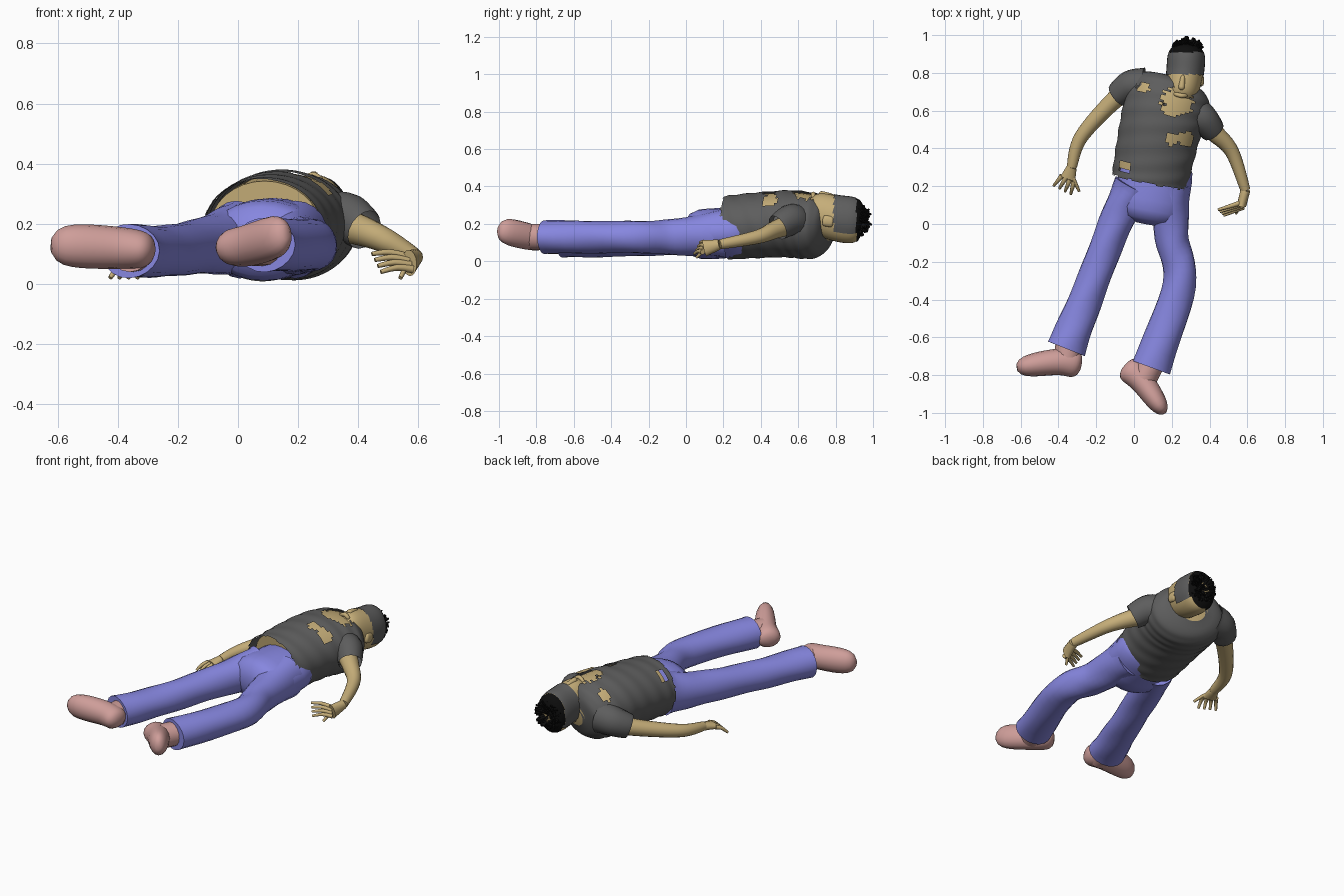
import bpy, bmesh, math, random
from mathutils import Vector

random.seed(4)
if "Cube" in bpy.data.objects:
    bpy.data.objects.remove(bpy.data.objects["Cube"])


def material(name, red, green, blue):
    made = bpy.data.materials.new(name)
    made.use_nodes = True
    made.diffuse_color = (red, green, blue, 1)
    shader = made.node_tree.nodes["Principled BSDF"]
    shader.inputs["Base Color"].default_value = (red, green, blue, 1)
    return made


SKIN = material("tan skin", .56, .42, .19)
DENIM = material("blue violet cloth", .24, .24, .74)
CLOTH = material("dark grey cloth", .11, .11, .11)
LEATHER = material("dusty pink leather", .62, .34, .32)
BLACK = material("black hair", .004, .004, .004)


# Thickness rules along a part, from its start to its end
def straight(t):
    return 1


def blunt(t):
    return max(.1, 1 - (2 * t - 1) ** 4) ** .5


def flared(t):
    return 1 - .2 * math.sin(math.pi * t)


def shouldered(t):
    return max(.1, 1 - t ** 8) ** .5


def spline(keys, steps):
    """Smooth curve through the key points."""
    points = [Vector(key) for key in keys]
    points = [points[0]] + points + [points[-1]]
    curve = []
    for before, start, end, after in zip(points, points[1:], points[2:], points[3:]):
        leave, arrive = (end - before) / 2, (after - start) / 2
        for step in range(steps):
            t = step / steps
            bend = start.lerp(end, t * t * (3 - 2 * t))
            curve.append(bend + leave * t * (1 - t) ** 2 - arrive * t * t * (1 - t))
    return curve + [points[-1]]


def loft(bm, keys, wide, tall, rule=straight, sides=16, steps=8, caps=True, grow=1, fold=0):
    """Tube along the keys; wide and tall are (start, end) half sizes."""
    path = spline(keys, steps)
    last = len(path) - 1
    rings = []
    for i, centre in enumerate(path):
        t = i / last
        along = (path[min(i + 1, last)] - path[max(i - 1, 0)]).normalized()
        side = along.cross(Vector((0, 0, 1))).normalized()
        up = side.cross(along)
        side *= (wide[0] + (wide[1] - wide[0]) * t) * rule(t) * grow
        up *= (tall[0] + (tall[1] - tall[0]) * t) * rule(t) * grow
        ring = []
        for k in range(sides):
            a = math.tau * k / sides
            wave = 1 + fold * math.sin(3 * a + i)
            ring.append(bm.verts.new(centre + (side * math.cos(a) + up * math.sin(a)) * wave))
        rings.append(ring)
    for low, high in zip(rings, rings[1:]):
        for k in range(sides):
            n = (k + 1) % sides
            bm.faces.new((low[k], low[n], high[n], high[k]))
    if caps:
        bm.faces.new(rings[0])
        bm.faces.new(rings[-1])


def finish(bm, name, mat):
    bmesh.ops.recalc_face_normals(bm, faces=bm.faces)
    mesh = bpy.data.meshes.new(name)
    bm.to_mesh(mesh)
    bm.free()
    mesh.materials.append(mat)
    obj = bpy.data.objects.new(name, mesh)
    bpy.context.collection.objects.link(obj)
    bpy.ops.object.select_all(action="DESELECT")
    obj.select_set(True)
    bpy.context.view_layer.objects.active = obj
    bpy.ops.object.shade_smooth_by_angle(angle=math.radians(50))


def tube(name, mat, keys, wide, tall, **options):
    bm = bmesh.new()
    loft(bm, keys, wide, tall, **options)
    finish(bm, name, mat)


def remove_faces(bm, test):
    doomed = [f for f in bm.faces if test(f, f.calc_center_median())]
    bmesh.ops.delete(bm, geom=doomed, context="FACES")


# Trousers
tube("trouser_hips", DENIM, [(.14, .38, .16), (.07, 0, .14)], (.19, .2), (.13, .14),
     rule=blunt, sides=24)
leg = dict(wide=(.11, .105), tall=(.13, .09), rule=flared, sides=20, fold=.02)
tube("right_trouser_leg", DENIM,
     [(0, .2, .15), (-.1, 0, .13), (-.24, -.36, .11), (-.36, -.66, .11)], **leg)
tube("left_trouser_leg", DENIM,
     [(.19, .2, .15), (.2, -.07, .13), (.24, -.32, .13), (.09, -.76, .13)], **leg)

# Shoes with ankles
tube("right_shoe", LEATHER, [(-.28, -.75, .11), (-.4, -.73, .12), (-.62, -.76, .13)],
     (.08, .06), (.06, .08), rule=blunt)
tube("left_shoe", LEATHER, [(-.05, -.75, .12), (.04, -.83, .13), (.16, -1, .17)],
     (.08, .05), (.06, .08), rule=blunt)
ankle = (.07, .07)
tube("right_ankle", LEATHER, [(-.34, -.6, .11), (-.36, -.74, .11)], ankle, ankle)
tube("left_ankle", LEATHER, [(.1, -.72, .13), (.05, -.82, .13)], ankle, ankle)

# Torso and neck
hem, chest, nape = Vector((.08, .22, .18)), Vector((.15, .55, .2)), Vector((.22, .77, .17))
girth = dict(wide=(.2, .24), tall=(.17, .19), rule=shouldered)
tube("torso", SKIN, [hem.lerp(chest, .15), chest, nape], sides=32, grow=.94, **girth)
tube("neck", SKIN, [(.2, .6, .2), (.25, .76, .22)], (.08, .07), (.09, .08))

# Torn shirt with ragged holes and hem
tears = [(.2, .45, .03), (.27, .45, .04), (.05, .72, .03), (-.05, .3, .03), (.23, .65, .08)]


def torn(face, centre):
    for x, y, radius in tears:
        ragged = radius * random.uniform(.8, 1.2)
        if centre.z > .2 and math.hypot(centre.x - x, centre.y - y) < ragged:
            return True
    at_hem = centre.y < .4 and any(edge.is_boundary for edge in face.edges)
    return at_hem and random.random() < .4


bm = bmesh.new()
loft(bm, [hem, chest, nape], sides=64, steps=24, caps=False, fold=.01, **girth)
remove_faces(bm, torn)
finish(bm, "torn_shirt", CLOTH)

# Sleeves
sleeve = dict(wide=(.1, .065), tall=(.1, .07), caps=False)
tube("right_sleeve", CLOTH, [(.05, .73, .19), (-.02, .73, .18), (-.09, .68, .15)], **sleeve)
tube("left_sleeve", CLOTH, [(.29, .6, .2), (.36, .56, .22), (.42, .49, .18)], **sleeve)

# Arms
right_wrist, left_wrist = Vector((-.33, .3, .07)), Vector((.59, .18, .09))
arm = dict(wide=(.06, .026), tall=(.06, .026))
tube("right_arm", SKIN, [(0, .72, .17), (-.1, .66, .14), (-.28, .46, .09), right_wrist], **arm)
tube("left_arm", SKIN, [(.34, .56, .2), (.43, .48, .17), (.52, .38, .13), left_wrist], **arm)


# Hands: a flat palm, four fanned fingers and a thumb
def hand(name, wrist, knuckles, reach, spread, palm_wide, palm_tall):
    bm = bmesh.new()
    loft(bm, [wrist, knuckles], (.026, palm_wide), (.026, palm_tall))
    fan = [-1.5, -.5, .5, 1.5]
    fingers = [(knuckles + spread * .7 * i, knuckles + reach + spread * i) for i in fan]
    fingers.append((wrist.lerp(knuckles, .4), knuckles + reach / 2 + spread * 2.5))
    for root, tip in fingers:
        middle = root.lerp(tip, .5) + Vector((0, 0, .01))
        loft(bm, [root, middle, tip], (.014, .007), (.014, .007), sides=8, steps=3)
    finish(bm, name, SKIN)


hand("right_hand", right_wrist, Vector((-.35, .24, .06)), Vector((-.03, -.06, -.04)),
     Vector((.03, -.015, 0)), .042, .02)
hand("left_hand", left_wrist, Vector((.57, .1, .07)), Vector((-.11, -.04, 0)),
     Vector((.01, -.01, -.02)), .025, .045)

# Head, with the brow band and scalp following its shape
skull = dict(keys=[(.24, .64, .28), (.27, .8, .23), (.28, .95, .21)],
             wide=(.09, .1), tall=(.11, .13), rule=blunt, sides=32, steps=16)
tube("head", SKIN, **skull)
bm = bmesh.new()
loft(bm, grow=1.05, **skull)
remove_faces(bm, lambda face, c: not .79 < c.y < .91 or c.z < .15)
finish(bm, "brow_band", CLOTH)

# Face and ears
tube("nose", SKIN, [(.25, .71, .36), (.26, .79, .35)], (.02, .01), (.02, .01), rule=blunt)
tube("lips", SKIN, [(.21, .69, .34), (.25, .68, .36), (.28, .68, .34)],
     (.012, .012), (.012, .012), rule=blunt)
for label, x in (("right", .165), ("left", .355)):
    tube(label + "_ear", SKIN, [(x, .73, .22), (x, .79, .21)], (.015, .015), (.03, .03),
         rule=blunt)

# Spiky hair on the crown
bm = bmesh.new()
loft(bm, grow=1.04, **skull)
remove_faces(bm, lambda face, c: c.y < .91)
crown = Vector((.285, .9, .22))
for spike in range(130):
    way = Vector((random.uniform(-1, 1), random.uniform(.2, 1), random.uniform(-1, 1)))
    way.normalize()
    tip = crown + way * random.uniform(.085, .1)
    loft(bm, [crown + way * .04, tip], (.012, .005), (.012, .005), sides=4, steps=1)
finish(bm, "spiky_hair", BLACK)
